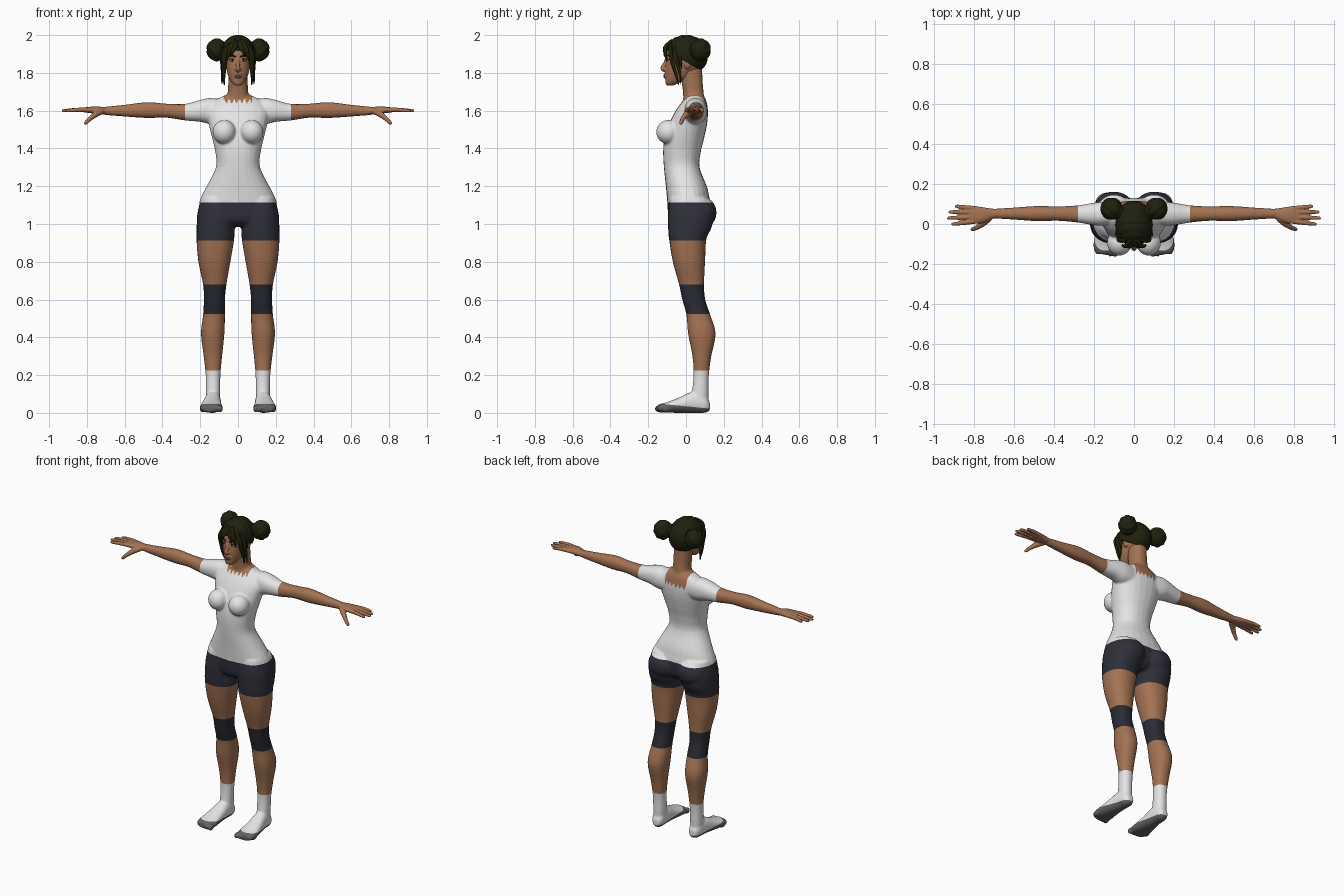
import bpy, bmesh, math
from mathutils import Vector, Matrix


def material(name, rgb):
    m = bpy.data.materials.new(name)
    m.diffuse_color = (*rgb, 1)
    return m


SKIN = material("skin brown", (.37, .17, .085))
WHITE = material("cloth white", (.78, .78, .78))
NAVY = material("shorts navy", (.029, .029, .042))
PAD = material("knee navy", (.023, .024, .034))
SOLE = material("sole grey", (.12, .12, .125))
HAIR = material("hair olive", (.014, .015, .004))
LIP = material("lip brown", (.24, .085, .06))
EYE = material("eye white", (.5, .5, .45))


def spline(rows, k=4):
    """Smooth rows of numbers with a Catmull-Rom curve."""
    out = []
    for i in range(len(rows) - 1):
        p0, p1 = rows[max(i - 1, 0)], rows[i]
        p2, p3 = rows[i + 1], rows[min(i + 2, len(rows) - 1)]
        for j in range(k):
            t = j / k
            out.append([.5 * (2 * b + (c - a) * t + (2 * a - 5 * b + 4 * c - d) * t * t
                              + (3 * b - a - 3 * c + d) * t ** 3)
                        for a, b, c, d in zip(p0, p1, p2, p3)])
    return out + [list(rows[-1])]


def loft(bm, sections, n=24, power=2.2):
    """Skin closed rings given as (centre, u, v)."""
    rings = []
    for c, u, v in sections:
        ring = []
        for i in range(n):
            a = math.tau * i / n
            ca, sa = math.cos(a), math.sin(a)
            e = 2 / power
            ring.append(bm.verts.new(c + u * math.copysign(abs(ca) ** e, ca)
                                     + v * math.copysign(abs(sa) ** e, sa)))
        rings.append(ring)
    for r, q in zip(rings, rings[1:]):
        for i in range(n):
            bm.faces.new((r[i], r[(i + 1) % n], q[(i + 1) % n], q[i]))
    bm.faces.new(rings[0])
    bm.faces.new(rings[-1])


def limb(bm, rows, axis, s=1):
    """Rows are (position along axis, centre a, centre b, radius a, radius b)."""
    secs = []
    for t, a, b, ra, rb in spline(rows):
        if axis == 'z':
            secs.append((Vector((s * a, b, t)), Vector((ra, 0, 0)), Vector((0, rb, 0))))
        elif axis == 'x':
            secs.append((Vector((s * t, a, b)), Vector((0, ra, 0)), Vector((0, 0, rb))))
        else:
            secs.append((Vector((s * a, t, b)), Vector((ra, 0, 0)), Vector((0, 0, rb))))
    loft(bm, secs)


def upright(bm, rows, s=1):
    """Rows are (z, centre x, radius x, front y, back y)."""
    limb(bm, [(z, cx, (f + b) / 2, rx, (b - f) / 2) for z, cx, rx, f, b in rows], 'z', s)


def tube(bm, rows, s=1, n=10, flat=1):
    """Rows are (x, y, z, radius)."""
    rows = spline(rows)
    pts = [Vector((s * r[0], r[1], r[2])) for r in rows]
    secs = []
    for i, p in enumerate(pts):
        d = (pts[min(i + 1, len(pts) - 1)] - pts[max(i - 1, 0)]).normalized()
        u = d.cross(Vector((0, 1, 0))).normalized()
        secs.append((p, u * rows[i][3], d.cross(u) * rows[i][3] * flat))
    loft(bm, secs, n, 2)


def ball(bm, c, r, seg=24, ridge=None):
    vs = bmesh.ops.create_uvsphere(bm, u_segments=seg, v_segments=seg // 2, radius=1)['verts']
    for v in vs:
        k = ridge(v.co) if ridge else 1
        v.co = Vector([c[i] + r[i] * v.co[i] * k for i in range(3)])


def finish(bm, name, mats, voxel=0, smooth=0):
    bmesh.ops.recalc_face_normals(bm, faces=bm.faces[:])
    me = bpy.data.meshes.new(name)
    bm.to_mesh(me)
    bm.free()
    ob = bpy.data.objects.new(name, me)
    bpy.context.scene.collection.objects.link(ob)
    if voxel:
        m = ob.modifiers.new("fuse", 'REMESH')
        m.mode, m.voxel_size = 'VOXEL', voxel
        m = ob.modifiers.new("soften", 'SMOOTH')
        m.factor, m.iterations = .5, smooth
        deps = bpy.context.evaluated_depsgraph_get()
        fused = bpy.data.meshes.new_from_object(ob.evaluated_get(deps))
        ob.modifiers.clear()
        ob.data = fused
    ob.data.materials.clear()
    for m in mats:
        ob.data.materials.append(m)
    ob.data.polygons.foreach_set("use_smooth", [True] * len(ob.data.polygons))
    return ob


# Body: torso, neck, arms, legs and feet fused into one skin
bm = bmesh.new()
upright(bm, [(.985, 0, .10, -.05, .08), (1.02, 0, .185, -.09, .12), (1.10, 0, .206, -.098, .13),
             (1.15, 0, .192, -.102, .122), (1.20, 0, .166, -.107, .11), (1.30, 0, .117, -.117, .072),
             (1.38, 0, .12, -.121, .078), (1.45, 0, .136, -.115, .095), (1.53, 0, .155, -.09, .112),
             (1.60, 0, .165, -.055, .116), (1.65, 0, .13, -.02, .108), (1.685, 0, .06, 0, .092)])
upright(bm, [(1.60, 0, .07, -.02, .10), (1.66, 0, .06, -.015, .097), (1.71, 0, .053, -.017, .092),
             (1.76, 0, .052, -.025, .088), (1.83, 0, .052, -.03, .085)])
for s in (1, -1):
    limb(bm, [(.06, .055, 1.59, .05, .06), (.14, .052, 1.597, .06, .07), (.20, .05, 1.599, .056, .058),
              (.28, .05, 1.592, .043, .044), (.38, .052, 1.60, .036, .037), (.48, .052, 1.603, .038, .042),
              (.60, .052, 1.60, .03, .031), (.70, .052, 1.599, .024, .022), (.72, .052, 1.60, .022, .018)], 'x', s)
    upright(bm, [(1.14, .105, .09, -.085, .12), (1.05, .112, .104, -.096, .145), (.98, .118, .101, -.095, .135),
                 (.92, .12, .10, -.09, .108), (.80, .125, .085, -.07, .101), (.68, .123, .062, -.037, .096),
                 (.60, .125, .056, -.02, .102), (.52, .127, .058, .002, .128), (.42, .134, .062, .011, .157),
                 (.30, .133, .049, .034, .134), (.20, .132, .039, .04, .121), (.10, .132, .038, .03, .119),
                 (.03, .132, .035, .02, .117)], s)
    ball(bm, (s * .1, .082, 1.06), (.098, .08, .085))
    ball(bm, (s * .073, -.093, 1.487), (.062, .065, .064))
    limb(bm, [(.126, .13, .035, .02, .022), (.10, .132, .048, .037, .048), (.04, .134, .057, .043, .057),
              (-.03, .139, .042, .051, .042), (-.10, .142, .029, .061, .028), (-.135, .142, .025, .056, .023),
              (-.15, .142, .023, .045, .018)], 'y', s)
    for i in range(5):
        ball(bm, (s * (.094 + .024 * i), -.144 + .004 * i * i * .6, .022), (.015 - .0008 * i, .022, .019), 16)
for v in bm.verts:
    v.co.z = max(v.co.z, 0)
body = finish(bm, "body", [SKIN, WHITE, NAVY, PAD, SOLE], .006, 6)

# Clothing borders cut into the body, then coloured by position
bm = bmesh.new()
bm.from_mesh(body.data)
cuts = [((0, 0, z), (0, 0, 1)) for z in (1.113, .913, .68, .523, .225)]
cuts += [((.28, 0, 0), (1, 0, 0)), ((-.28, 0, 0), (1, 0, 0)), ((0, 0, .035), (0, .1, 1))]
for co, no in cuts:
    bmesh.ops.bisect_plane(bm, geom=bm.verts[:] + bm.edges[:] + bm.faces[:], plane_co=co, plane_no=no)
for f in bm.faces:
    x, y, z = f.calc_center_median()
    if z > 1.113:
        hem = (1.605 if y > .05 else 1.65) + .01 * math.sin(230 * x)
        f.material_index = 0 if abs(x) > .28 or (abs(x) < .075 and z > hem) else 1
    elif z > .225:
        f.material_index = 2 if z > .913 else 3 if .523 < z < .68 else 0
    else:
        f.material_index = 4 if z < .035 - .1 * y else 1
    f.smooth = True
bm.to_mesh(body.data)
bm.free()

# Hands
for s, side in ((1, "left"), (-1, "right")):
    bm = bmesh.new()
    limb(bm, [(.68, .052, 1.599, .023, .021), (.71, .051, 1.60, .026, .019), (.75, .045, 1.603, .038, .02),
              (.79, .045, 1.604, .044, .016), (.82, .046, 1.604, .042, .012)], 'x', s)
    for y0, y1, tip in ((.014, .0, .912), (.036, .03, .932), (.057, .06, .925), (.077, .088, .895)):
        tube(bm, [(.78, y0, 1.604, .012), (.84, (y0 + y1) / 2, 1.605, .0115),
                  (tip - .012, y1, 1.60, .009), (tip, y1, 1.599, .005)], s)
    tube(bm, [(.72, .03, 1.597, .016), (.755, .002, 1.58, .016), (.785, -.018, 1.556, .012),
              (.806, -.026, 1.535, .010), (.812, -.028, 1.527, .005)], s)
    finish(bm, side + "_hand", [SKIN], .004, 2)

# Head with jaw, nose and ears
bm = bmesh.new()
upright(bm, [(1.733, 0, .016, -.10, -.07), (1.745, 0, .03, -.108, -.04), (1.77, 0, .046, -.11, .01),
             (1.80, 0, .057, -.111, .04), (1.85, 0, .067, -.109, .06), (1.90, 0, .071, -.105, .08),
             (1.95, 0, .06, -.088, .07), (1.98, 0, .03, -.05, .04)])
ball(bm, (0, .008, 1.88), (.075, .095, .098))
tube(bm, [(0, -.102, 1.878, .008), (0, -.113, 1.85, .009), (0, -.124, 1.824, .012), (0, -.112, 1.81, .009)])
ball(bm, (0, -.108, 1.784), (.022, .011, .014))
for s in (1, -1):
    ball(bm, (s * .011, -.114, 1.819), (.008, .01, .008), 12)
    ball(bm, (s * .07, .008, 1.85), (.012, .019, .03), 16)
finish(bm, "head", [SKIN], .004, 4)

# Mouth
bm = bmesh.new()
for z, h in ((1.788, .005), (1.779, .006)):
    ball(bm, (0, -.112, z), (.02, .008, h), 16)
finish(bm, "lips", [LIP])

# Eyes, pupils and brows
whites, pupils, brows = bmesh.new(), bmesh.new(), bmesh.new()
for s in (1, -1):
    ball(whites, (s * .03, -.094, 1.866), (.015, .0095, .006), 16)
    ball(pupils, (s * .029, -.101, 1.866), (.005, .0045, .005), 12)
    tube(brows, [(.012, -.105, 1.884, .004), (.03, -.1, 1.892, .004), (.05, -.087, 1.889, .002)], s, 8)
    tube(brows, [(.014, -.102, 1.87, .002), (.03, -.102, 1.873, .003), (.047, -.09, 1.869, .002)], s, 8)
finish(whites, "eyes", [EYE])
finish(pupils, "pupils", [HAIR])
finish(brows, "brows_and_lashes", [HAIR])

# Hair cap: ridged dome trimmed along a sloping hairline
bm = bmesh.new()
ball(bm, (0, 0, 1.893), (.094, .118, .109), 72,
     lambda p: .96 + .04 * abs(math.sin(9 * p.y + 2 * p.x * p.x)) ** .6)
bmesh.ops.bisect_plane(bm, geom=bm.verts[:] + bm.edges[:] + bm.faces[:],
                       plane_co=(0, -.12, 1.93), plane_no=(0, .59, 1), clear_inner=True)
bmesh.ops.edgeloop_fill(bm, edges=[e for e in bm.edges if e.is_boundary])
finish(bm, "hair_cap", [HAIR])

# Twin buns with twisted ridges
for s, side in ((1, "left"), (-1, "right")):
    bm = bmesh.new()
    ball(bm, (s * .112, .076, 1.922), (.056, .057, .061), 48,
         lambda p: .89 + .11 * abs(math.sin(3 * math.atan2(p.z, p.y) + 3 * p.x * s)) ** .6)
    tube(bm, [(.06, .05, 1.93, .03), (.085, .063, 1.925, .04), (.11, .076, 1.922, .04)], s, 16)
    finish(bm, side + "_bun", [HAIR])

# Fringe and long side locks
bm = bmesh.new()
for s in (1, -1):
    for rows in (
            [(.01, -.075, 1.97, .012), (.036, -.108, 1.935, .016), (.052, -.108, 1.895, .010), (.058, -.102, 1.862, .002)],
            [(.004, -.08, 1.965, .012), (.018, -.112, 1.935, .013), (.03, -.115, 1.91, .008), (.037, -.115, 1.885, .002)],
            [(.04, -.08, 1.95, .014), (.068, -.082, 1.90, .017), (.073, -.068, 1.84, .013),
             (.076, -.05, 1.78, .009), (.072, -.038, 1.735, .002)],
            [(.06, -.06, 1.94, .014), (.078, -.055, 1.89, .017), (.078, -.04, 1.83, .014),
             (.082, -.03, 1.78, .008), (.086, -.028, 1.74, .002)],
            [(.07, -.04, 1.92, .014), (.08, -.03, 1.87, .014), (.077, -.022, 1.82, .002)]):
        tube(bm, rows, s, 10, .7)
finish(bm, "fringe_locks", [HAIR])
